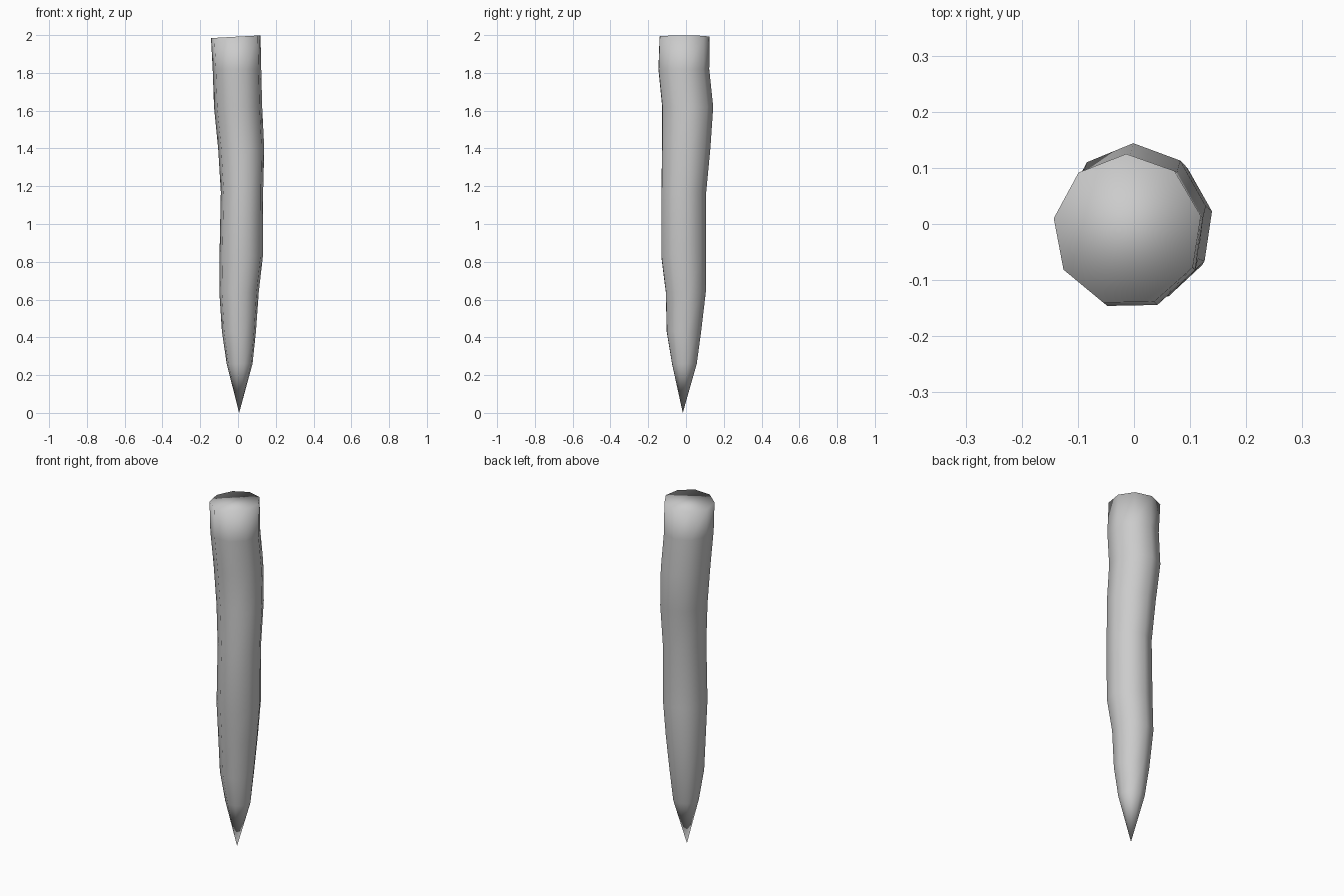
import bpy, bmesh, math

if "Cube" in bpy.data.objects:
    bpy.data.objects.remove(bpy.data.objects["Cube"])

# Cross-section bounds up the stake: z, x min, x max, y min, y max
SECTIONS = [
    (0.26, -0.060, 0.077, -0.074, 0.057),
    (0.43, -0.085, 0.095, -0.102, 0.080),
    (0.64, -0.099, 0.110, -0.107, 0.105),
    (0.83, -0.098, 0.132, -0.131, 0.107),
    (1.17, -0.091, 0.133, -0.130, 0.107),
    (1.40, -0.105, 0.139, -0.127, 0.129),
    (1.62, -0.127, 0.128, -0.126, 0.144),
    (1.82, -0.134, 0.123, -0.146, 0.123),
    (1.98, -0.143, 0.119, -0.140, 0.125),
]
TIP = (0.006, -0.017, 0.0)
SIDES = 9

# Nine-sided unit ring and its bounds
ring = [(math.cos(a), math.sin(a)) for a in
        (math.radians(91 + i * 360 / SIDES) for i in range(SIDES))]
lo_x, hi_x = min(p[0] for p in ring), max(p[0] for p in ring)
lo_y, hi_y = min(p[1] for p in ring), max(p[1] for p in ring)


def fit(v, lo, hi, a, b):
    return a + (v - lo) / (hi - lo) * (b - a)


bm = bmesh.new()
loops = []
for z, x0, x1, y0, y1 in SECTIONS:
    loop = []
    for px, py in ring:
        x = fit(px, lo_x, hi_x, x0, x1)
        y = fit(py, lo_y, hi_y, y0, y1)
        # Blunt end is cut slightly off level
        tilt = 0.012 + 0.055 * x if z > 1.9 else 0
        loop.append(bm.verts.new((x, y, z + tilt)))
    loops.append(loop)

# Shaft walls
for a, b in zip(loops, loops[1:]):
    for i in range(SIDES):
        j = (i + 1) % SIDES
        bm.faces.new((a[i], a[j], b[j], b[i]))

# Sharpened point and flat blunt end
tip = bm.verts.new(TIP)
for i in range(SIDES):
    bm.faces.new((tip, loops[0][(i + 1) % SIDES], loops[0][i]))
bm.faces.new(loops[-1])

# Smooth shading throughout
for f in bm.faces:
    f.smooth = True
bmesh.ops.recalc_face_normals(bm, faces=bm.faces[:])

mesh = bpy.data.meshes.new("wooden_stake")
bm.to_mesh(mesh)
bm.free()
stake = bpy.data.objects.new("wooden_stake", mesh)
bpy.context.collection.objects.link(stake)
